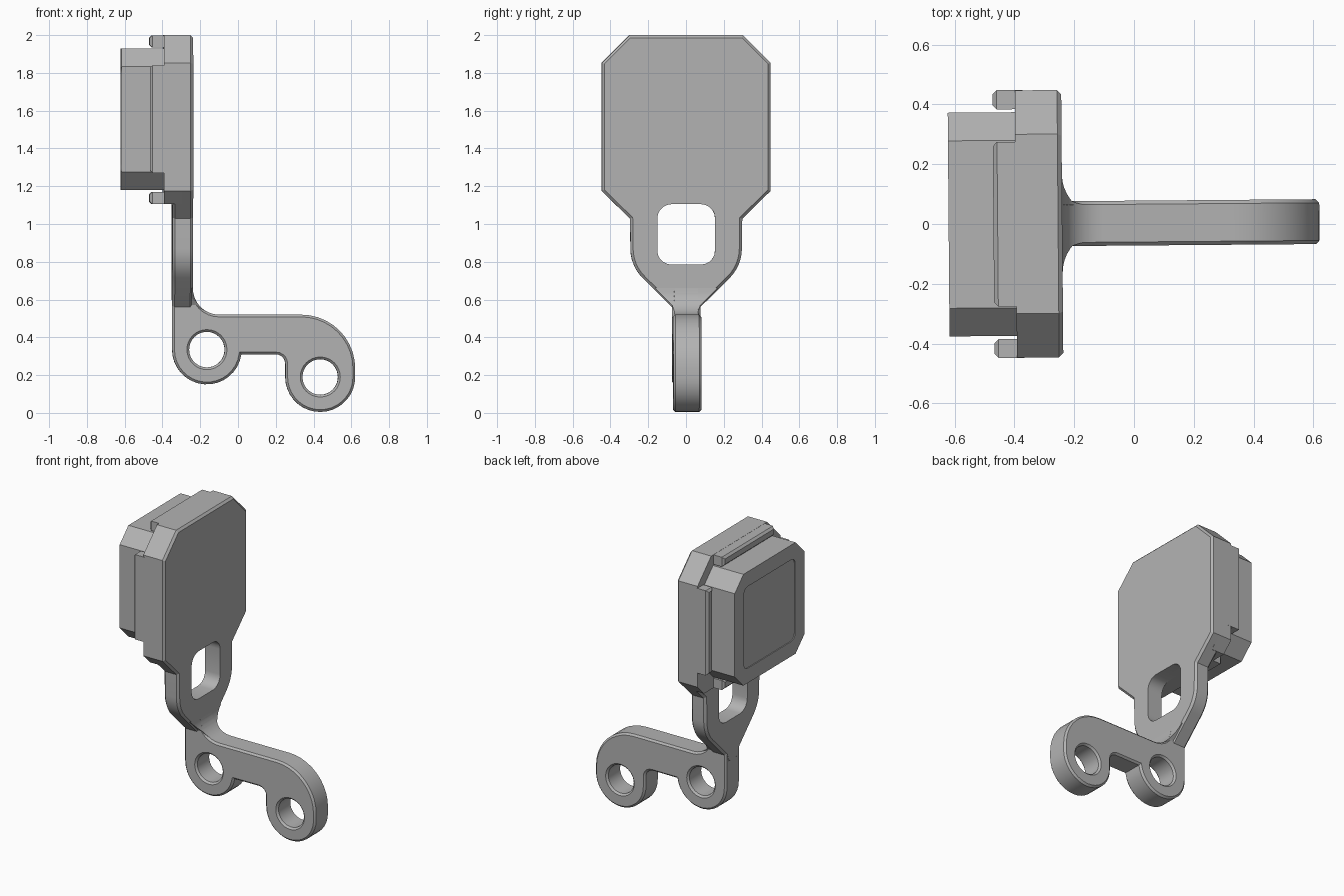
import bpy, bmesh, math
from mathutils import Vector

if "Cube" in bpy.data.objects:
    bpy.data.objects.remove(bpy.data.objects["Cube"])

grey = bpy.data.materials.new("mid_grey")
grey.use_nodes = True
grey.diffuse_color = (0.45, 0.45, 0.45, 1)
grey.node_tree.nodes["Principled BSDF"].inputs["Base Color"].default_value = grey.diffuse_color
parts = []


def arc(cx, cz, r, a0, a1, n=10):
    angles = [math.radians(a0 + (a1 - a0) * i / n) for i in range(n + 1)]
    return [(cx + r * math.cos(a), cz + r * math.sin(a)) for a in angles]


def rounded_rect(cz, w, h, r):
    corners = [(1, 1, 0), (-1, 1, 90), (-1, -1, 180), (1, -1, 270)]
    return [p for sx, sz, a in corners
            for p in arc(sx * (w - r), cz + sz * (h - r), r, a, a + 90, 5)]


def mirrored(half):
    return half + [(-a, z) for a, z in reversed(half)]


def prism(name, profile, axis, lo, hi):
    """Extrude a (y, z) profile along x or an (x, z) profile along y."""
    def place(p, d):
        return (d, p[0], p[1]) if axis == 0 else (p[0], d, p[1])
    bm = bmesh.new()
    face = bm.faces.new([bm.verts.new(place(p, lo)) for p in profile])
    new = bmesh.ops.extrude_face_region(bm, geom=[face])["geom"]
    shift = Vector(place((0, 0), hi - lo))
    bmesh.ops.translate(bm, vec=shift, verts=[v for v in new if isinstance(v, bmesh.types.BMVert)])
    bmesh.ops.recalc_face_normals(bm, faces=bm.faces)
    mesh = bpy.data.meshes.new(name)
    bm.to_mesh(mesh)
    bm.free()
    obj = bpy.data.objects.new(name, mesh)
    bpy.context.collection.objects.link(obj)
    mesh.materials.append(grey)
    parts.append(obj)
    return obj


def cut(obj, cutter):
    mod = obj.modifiers.new("cut", "BOOLEAN")
    mod.operation, mod.solver, mod.object = "DIFFERENCE", "EXACT", cutter
    bpy.context.view_layer.objects.active = obj
    bpy.ops.object.modifier_apply(modifier=mod.name)
    parts.remove(cutter)
    bpy.data.objects.remove(cutter)


def chamfer(obj, axis, size, signs=(-1, 1)):
    """Chamfer the rims of the flat end faces."""
    bm = bmesh.new()
    bm.from_mesh(obj.data)
    bm.normal_update()
    caps = {f for f in bm.faces if any(f.normal[axis] * s > 0.99 for s in signs)}
    rims = [e for e in bm.edges if sum(f in caps for f in e.link_faces) == 1]
    bmesh.ops.bevel(bm, geom=rims, offset=size, segments=1, affect="EDGES", profile=0.5)
    bm.to_mesh(obj.data)
    bm.free()


# Bracket arm with two bolt holes
first, second = (-0.165, 0.335), (0.435, 0.19)
outline = ([(-0.349, 0.62)] + arc(*first, 0.184, 180, 352, 16)
           + arc(0.2, 0.26, 0.05, 90, 0, 5) + arc(*second, 0.185, 180, 360, 18)
           + arc(0.335, 0.235, 0.285, 0, 90, 10) + arc(-0.1, 0.66, 0.14, 270, 180, 8))
arm = prism("bracket_arm", outline, 1, -0.075, 0.075)
for centre in (first, second):
    cut(arm, prism("hole_cutter", arc(*centre, 0.094, 0, 348.75, 31), 1, -0.2, 0.2))
chamfer(arm, 1, 0.012)

# Plate and tapering neck with a window
half = ([(0.3, 2.0), (0.447, 1.853), (0.447, 1.175), (0.297, 1.028)]
        + arc(0.075, 0.87, 0.22, 0, -45, 6) + [(0.075, 0.56), (0.055, 0.5)])
plate = prism("plate_and_neck", mirrored(half), 0, -0.35, -0.24)
chamfer(plate, 0, 0.014)
cut(plate, prism("window_cutter", rounded_rect(0.945, 0.153, 0.16, 0.075), 0, -0.5, 0))

# Rear thickness of the plate
prism("plate_back", mirrored(half[:3] + [(0.377, 1.105)]), 0, -0.395, -0.3)

# Flared fillet between neck and arm
flare = prism("neck_flare", mirrored([(0.165, 0.66), (0.075, 0.57), (0.06, 0.53)]), 0, -0.3, -0.12)
cut(flare, prism("flare_cutter", arc(-0.1, 0.66, 0.14, 0, 351, 39), 1, -0.5, 0.5))

# Housing block with a recessed panel
mid, w, c = 1.555, 0.374, 0.28
octagon = mirrored([(c, mid + w), (w, mid + c), (w, mid - c), (c, mid - w)])
housing = prism("housing", octagon, 0, -0.62, -0.35)
cut(housing, prism("panel_cutter", rounded_rect(mid, 0.275, 0.275, 0.04), 0, -0.7, -0.614))

# Four rails around the housing
for name, y, z, hy, hz in (("left_rail", 0.416, mid, 0.032, 0.285),
                           ("right_rail", -0.416, mid, 0.032, 0.285),
                           ("top_rail", 0, 1.967, 0.275, 0.032),
                           ("bottom_rail", 0, 1.138, 0.275, 0.032)):
    box = [(y + sy * hy, z + sz * hz) for sy, sz in ((1, 1), (-1, 1), (-1, -1), (1, -1))]
    chamfer(prism(name, box, 0, -0.47, -0.37), 0, 0.014, (-1,))

# Slight yaw of the whole piece and crisp-edged smooth shading
bpy.ops.object.select_all(action="DESELECT")
for obj in parts:
    obj.rotation_euler.z = 0.008
    obj.location.y = 0.003
    obj.select_set(True)
bpy.context.view_layer.objects.active = arm
bpy.ops.object.shade_smooth_by_angle(angle=math.radians(25))
